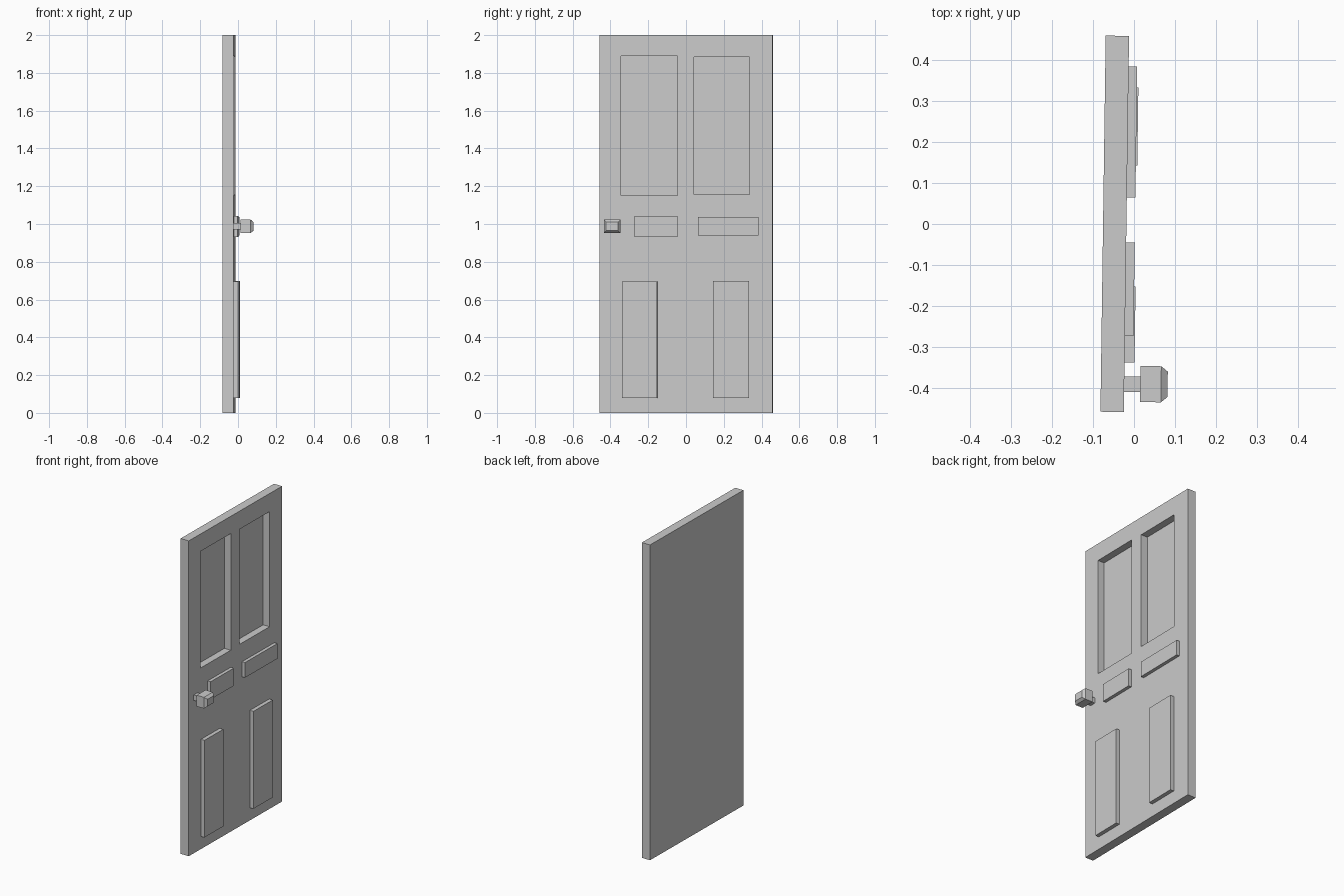
import bpy
import bmesh
from mathutils import Matrix

old = bpy.data.objects.get("Cube")
if old:
    bpy.data.objects.remove(old, do_unlink=True)

grey = bpy.data.materials.new("plain grey")
COLOUR = (0.6, 0.6, 0.6, 1.0)
grey.diffuse_color = COLOUR
grey.use_nodes = True
grey.node_tree.nodes["Principled BSDF"].inputs["Base Color"].default_value = COLOUR

# The door stands very slightly ajar; x = 0 is its panelled face
PLACE = Matrix.Translation((-0.0185, 0, 0)) @ Matrix.Rotation(-0.014, 4, 'Z')


def box(name, x, y, z, chamfer=None):
    """Box from (min, max) ranges; chamfer = (width, depth) tapers the +x end."""
    bm = bmesh.new()
    size = [r[1] - r[0] for r in (x, y, z)]
    mid = [(r[0] + r[1]) / 2 for r in (x, y, z)]
    bmesh.ops.create_cube(bm, size=1, matrix=Matrix.Translation(mid) @ Matrix.Diagonal((*size, 1)))
    if chamfer:
        width, depth = chamfer
        end = max(bm.faces, key=lambda f: f.calc_center_median().x)
        end = bmesh.ops.extrude_face_region(bm, geom=[end])
        old_end = [f for f in bm.faces if f.normal.x > 0.9 and f not in end["geom"]]
        bmesh.ops.delete(bm, geom=old_end, context='FACES_ONLY')
        for v in [g for g in end["geom"] if isinstance(g, bmesh.types.BMVert)]:
            v.co.x += depth
            v.co.y += width if v.co.y < mid[1] else -width
            v.co.z += width if v.co.z < mid[2] else -width
        bmesh.ops.recalc_face_normals(bm, faces=bm.faces[:])
    bm.transform(PLACE)
    mesh = bpy.data.meshes.new(name)
    bm.to_mesh(mesh)
    bm.free()
    mesh.materials.append(grey)
    ob = bpy.data.objects.new(name, mesh)
    bpy.context.collection.objects.link(ob)
    return ob


# Door slab with two deep recesses at the top
slab = box("door_slab", (-0.057, 0), (-0.459, 0.459), (0, 2))
recesses = [((-0.345, -0.045), (1.15, 1.89)), ((0.042, 0.336), (1.155, 1.885))]
for y, z in recesses:
    cutter = box("recess_cutter", (-0.045, 0.1), y, z)
    cutter.hide_render = True
    mod = slab.modifiers.new("recess", 'BOOLEAN')
    mod.operation = 'DIFFERENCE'
    mod.solver = 'EXACT'
    mod.object = cutter
    bpy.context.view_layer.objects.active = slab
    bpy.ops.object.modifier_apply(modifier=mod.name)
    bpy.data.objects.remove(cutter, do_unlink=True)

# Raised panels: two short ones in the middle, two tall ones below
raised = [
    ("middle_panel_right", 0.021, (-0.273, -0.045), (0.93, 1.042)),
    ("middle_panel_left", 0.021, (0.065, 0.385), (0.94, 1.036)),
    ("lower_panel_right", 0.0245, (-0.338, -0.152), (0.08, 0.696)),
    ("lower_panel_left", 0.0245, (0.143, 0.334), (0.08, 0.698)),
]
for name, rise, y, z in raised:
    box(name, (-0.005, rise), y, z)

# Square knob on a short stem
box("knob_stem", (-0.005, 0.045), (-0.41, -0.372), (0.97, 1.004))
box("knob", (0.039, 0.09), (-0.434, -0.346), (0.952, 1.023), chamfer=(0.013, 0.016))
